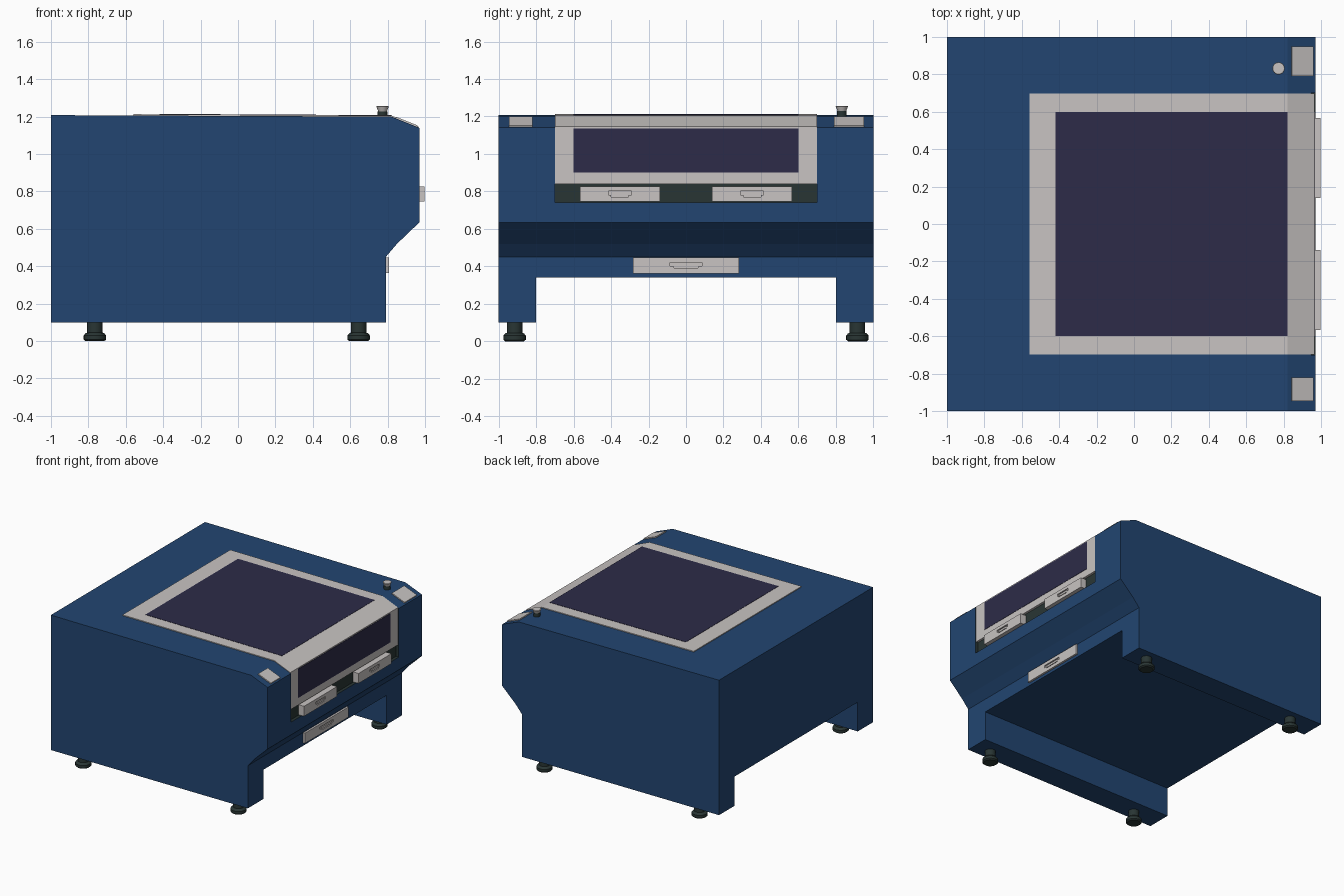
import bpy, bmesh, math

if "Cube" in bpy.data.objects:
    bpy.data.objects.remove(bpy.data.objects["Cube"])

def mat(name, r, g, b):
    m = bpy.data.materials.new(name)
    m.diffuse_color = (r, g, b, 1)
    m.use_nodes = True
    m.node_tree.nodes["Principled BSDF"].inputs["Base Color"].default_value = m.diffuse_color
    return m

BLUE = mat("blue paint", 0.016, 0.060, 0.165)
GREY = mat("light grey", 0.58, 0.55, 0.54)
GLASS = mat("dark violet glass", 0.026, 0.024, 0.065)
DARK = mat("dark green rubber", 0.022, 0.036, 0.034)

def finish(name, bm, m):
    bmesh.ops.recalc_face_normals(bm, faces=bm.faces)
    me = bpy.data.meshes.new(name)
    bm.to_mesh(me)
    bm.free()
    me.materials.append(m)
    ob = bpy.data.objects.new(name, me)
    bpy.context.collection.objects.link(ob)
    return ob

def prism(name, pts, y0, y1, m):
    """Side profile (x, z) extruded from y0 to y1."""
    bm = bmesh.new()
    f = bm.faces.new([bm.verts.new((x, y0, z)) for x, z in pts])
    r = bmesh.ops.extrude_face_region(bm, geom=[f])
    for v in r["geom"]:
        if isinstance(v, bmesh.types.BMVert):
            v.co.y = y1
    return finish(name, bm, m)

def box(name, x0, x1, y0, y1, z0, z1, m):
    return prism(name, [(x0, z0), (x1, z0), (x1, z1), (x0, z1)], y0, y1, m)

def lathe(name, prof, x, y, m, n=24):
    """Profile (radius, z) turned around a vertical axis."""
    bm = bmesh.new()
    rings = [[bm.verts.new((x + r * math.cos(2 * math.pi * i / n),
                            y + r * math.sin(2 * math.pi * i / n), z))
              for i in range(n)] for r, z in prof]
    for a, b in zip(rings, rings[1:]):
        for i in range(n):
            j = (i + 1) % n
            bm.faces.new((a[i], a[j], b[j], b[i]))
    bm.faces.new(rings[0])
    bm.faces.new(rings[-1])
    ob = finish(name, bm, m)
    bpy.context.view_layer.objects.active = ob
    ob.select_set(True)
    bpy.ops.object.shade_smooth_by_angle(angle=math.radians(35))
    ob.select_set(False)
    return ob

def cut(ob, cutter):
    """Subtract the cutter, keep the result, drop the cutter."""
    mod = ob.modifiers.new("cut", "BOOLEAN")
    mod.operation, mod.solver, mod.object = "DIFFERENCE", "EXACT", cutter
    dg = bpy.context.evaluated_depsgraph_get()
    me = bpy.data.meshes.new_from_object(ob.evaluated_get(dg))
    ob.modifiers.clear()
    ob.data = me
    bpy.data.objects.remove(cutter)

# Cabinet with an open channel underneath and a shallow front recess
body = prism("cabinet", [(-1, 0.1), (0.79, 0.1), (0.79, 0.45), (0.85, 0.52), (0.97, 0.635),
                         (0.97, 1.14), (0.82, 1.2), (-1, 1.208)], -1, 1, BLUE)
cut(body, box("channel_cutter", -1.2, 1.2, -0.8, 0.8, 0, 0.34, BLUE))
cut(body, box("recess_cutter", 0.945, 1.2, -0.7, 0.7, 0.74, 1.3, BLUE))
body.data.materials.clear()
body.data.materials.append(BLUE)
body.data.materials.append(DARK)
for p in body.data.polygons:
    c = p.center
    p.material_index = int(0.94 < c.x < 0.9695 and abs(c.y) < 0.71)

# Lid frame folding from the top over the slope and down the front
prism("lid_frame", [(-0.56, 1.213), (0.82, 1.206), (0.964, 1.146), (0.964, 0.84), (0.94, 0.84),
                    (0.94, 1.12), (0.81, 1.185), (-0.56, 1.19)], -0.699, 0.699, GREY)
prism("top_window", [(-0.42, 1.205), (0.82, 1.2), (0.82, 1.208), (-0.42, 1.2145)], -0.6, 0.6, GLASS)
box("front_window", 0.96, 0.9665, -0.6, 0.6, 0.9, 1.137, GLASS)

# Drawers with a pocket and finger pull
def drawer(name, x0, x1, yc, w, z0, z1, hw):
    d = box(name, x0, x1, yc - w, yc + w, z0, z1, GREY)
    zc = (z0 + z1) / 2
    cut(d, box("pocket_cutter", x1 - 0.009, x1 + 0.1, yc - hw, yc + hw, zc - 0.004, zc + 0.016, GREY))
    cut(d, box("slot_cutter", x1 - 0.009, x1 + 0.1, yc - hw * 0.75, yc + hw * 0.75,
               zc - 0.015, zc - 0.003, GREY))
    box(name + "_pull", x1 - 0.012, x1 - 0.001, yc - hw * 0.75, yc + hw * 0.75, zc - 0.009, zc + 0.007, GREY)

for side, s in (("left", -1), ("right", 1)):
    drawer("upper_drawer_" + side, 0.94, 0.997, s * 0.353, 0.213, 0.745, 0.827, 0.062)
drawer("lower_drawer", 0.77, 0.806, 0, 0.282, 0.363, 0.447, 0.085)

# Control plates on the slope
for name, y0, y1 in (("control_panel_right", 0.79, 0.95), ("control_panel_left", -0.945, -0.82)):
    prism(name, [(0.842, 1.185), (0.957, 1.139), (0.960, 1.153), (0.845, 1.199)], y0, y1, GREY)

# Push button
lathe("button_stem", [(0.026, 1.19), (0.026, 1.228)], 0.773, 0.832, DARK)
lathe("button_cap", [(0.022, 1.226), (0.033, 1.253), (0.031, 1.256)], 0.773, 0.832, GREY)

# Levelling feet
foot = [(0.05, 0), (0.06, 0.008), (0.06, 0.03), (0.05, 0.042), (0.041, 0.045), (0.041, 0.105)]
for end, x in (("back", -0.765), ("front", 0.645)):
    for side, y in (("left", -0.915), ("right", 0.915)):
        lathe("foot_" + end + "_" + side, foot, x, y, DARK)
